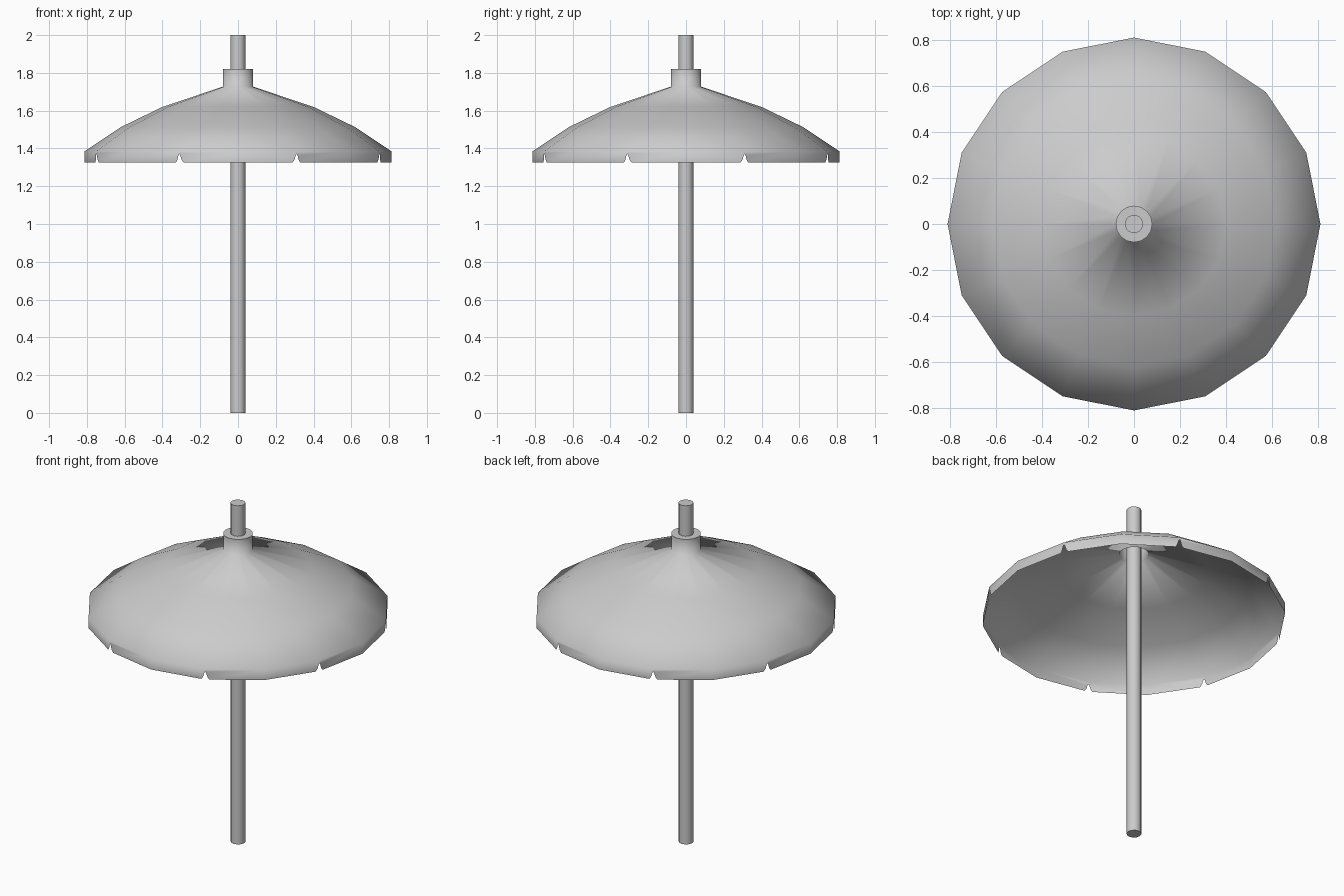
import bpy, bmesh, math
from mathutils import Vector

if "Cube" in bpy.data.objects:
    bpy.data.objects.remove(bpy.data.objects["Cube"], do_unlink=True)

GREY = (0.6, 0.6, 0.6, 1.0)
mat = bpy.data.materials.new("plain grey")
mat.use_nodes = True
mat.diffuse_color = GREY
mat.node_tree.nodes["Principled BSDF"].inputs["Base Color"].default_value = GREY


def finish(bm, name):
    for f in bm.faces:
        f.smooth = True
    mesh = bpy.data.meshes.new(name)
    bm.to_mesh(mesh)
    bm.free()
    mesh.materials.append(mat)
    obj = bpy.data.objects.new(name, mesh)
    bpy.context.collection.objects.link(obj)
    return obj


def ring(bm, radius, z, sides):
    step = 2 * math.pi / sides
    return [bm.verts.new((radius * math.cos(i * step), radius * math.sin(i * step), z))
            for i in range(sides)]


def loft(bm, profile, sides):
    """Rings joined from top to bottom; returns all rings."""
    rings = [ring(bm, r, z, sides) for r, z in profile]
    for top, low in zip(rings, rings[1:]):
        for i in range(sides):
            j = (i + 1) % sides
            bm.faces.new((top[i], low[i], low[j], top[j]))
    return rings


# Pole
bm = bmesh.new()
rings = loft(bm, [(0.04, 2.0), (0.04, 0.0)], 12)
bm.faces.new(rings[0])
bm.faces.new(rings[-1][::-1])
pole = finish(bm, "pole")
pole.data.shade_smooth()
pole.data.set_sharp_from_angle(angle=math.radians(40))

# Collar and canopy in one smooth shell
SIDES = 16
RIM_Z, HEM_Z = 1.385, 1.325
bm = bmesh.new()
rings = loft(bm, [(0.08, 1.82), (0.08, 1.727), (0.4, 1.62),
                  (0.62, 1.513), (0.812, RIM_Z)], SIDES)
collar_top = ring(bm, 0.08, 1.82, SIDES)
bm.faces.new(collar_top)

# Hanging valance: rounded panel corners meet in a notch at every other rib
rim = rings[-1]
notch = [(0.0, 1.372), (0.006, 1.362), (0.010, 1.346), (0.015, 1.335), (0.023, HEM_Z)]
hem = {i: bm.verts.new((rim[i].co.x, rim[i].co.y, HEM_Z)) for i in range(0, SIDES, 2)}
tips = {i: bm.verts.new((rim[i].co.x, rim[i].co.y, notch[0][1])) for i in range(1, SIDES, 2)}
for odd, tip in tips.items():
    for even in (odd - 1, (odd + 1) % SIDES):
        along = (rim[even].co - rim[odd].co).normalized()
        corner = [tip]
        for offset, z in notch[1:]:
            p = rim[odd].co + along * offset
            corner.append(bm.verts.new(Vector((p.x, p.y, z))))
        loop = [rim[odd]] + corner + [hem[even], rim[even]]
        if even == odd - 1:
            loop.reverse()
        bm.faces.new(loop)
canopy = finish(bm, "canopy")
